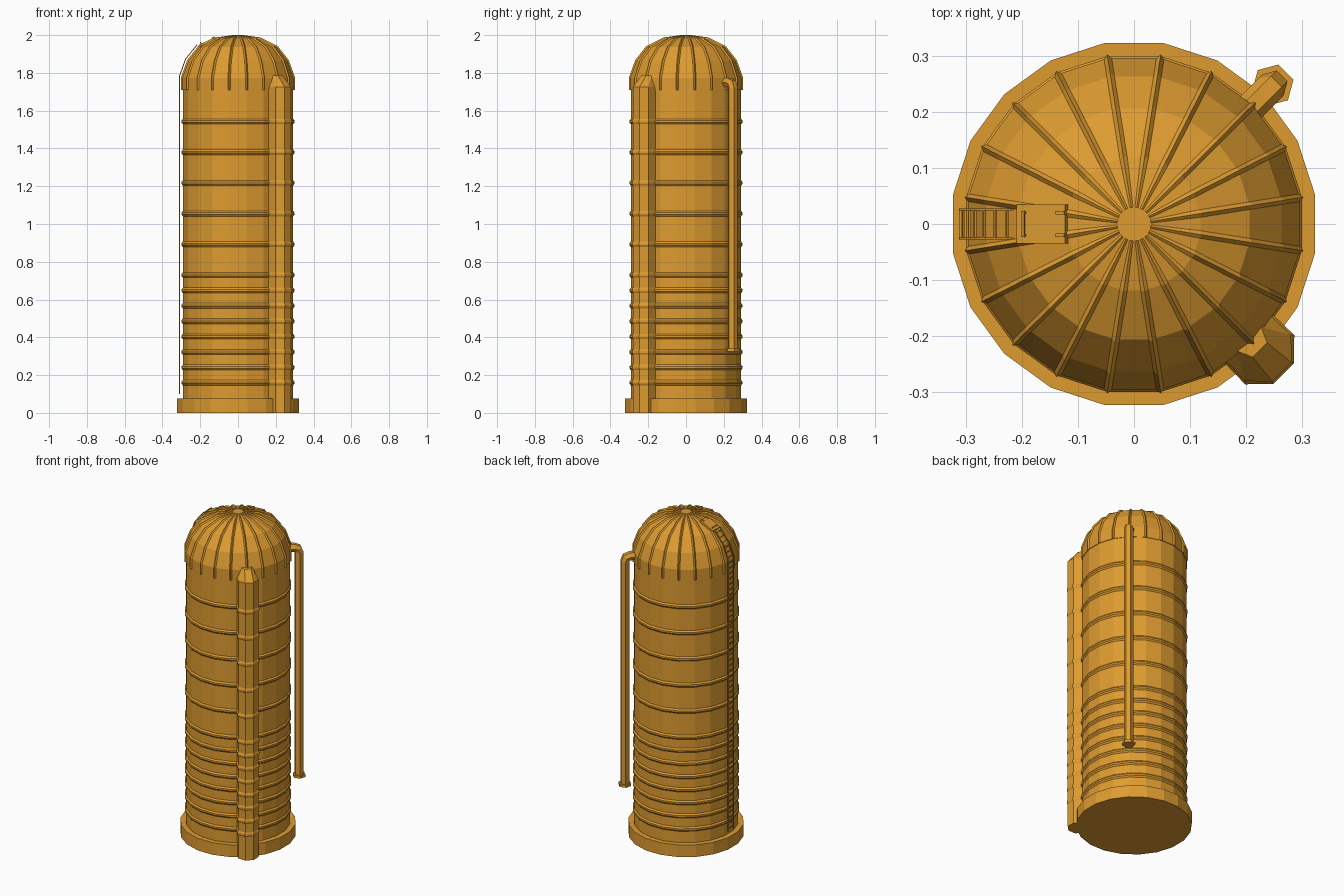
import bpy, bmesh
from math import sin, cos, pi, radians, atan2
from mathutils import Vector, Matrix

cube = bpy.data.objects.get("Cube")
if cube:
    bpy.data.objects.remove(cube, do_unlink=True)

ochre = bpy.data.materials.new("ochre_metal")
ochre.use_nodes = True
colour = (0.73, 0.33, 0.03, 1)
ochre.diffuse_color = colour
ochre.node_tree.nodes["Principled BSDF"].inputs["Base Color"].default_value = colour

SIDES = 20
STEP = 2 * pi / SIDES
BANDS = [0.73 + 0.1625 * i for i in range(6)] + [0.73 - 0.0815 * i for i in range(1, 8)]
BANDS.sort()


def finish(name, bm):
    bmesh.ops.recalc_face_normals(bm, faces=bm.faces)
    mesh = bpy.data.meshes.new(name)
    bm.to_mesh(mesh)
    bm.free()
    mesh.materials.append(ochre)
    obj = bpy.data.objects.new(name, mesh)
    bpy.context.collection.objects.link(obj)
    return obj


def loft(name, rings):
    """Skin a stack of equal-length point rings and cap both ends."""
    bm = bmesh.new()
    rows = [[bm.verts.new(p) for p in ring] for ring in rings]
    n = len(rows[0])
    for a, b in zip(rows, rows[1:]):
        for i in range(n):
            j = (i + 1) % n
            bm.faces.new((a[i], a[j], b[j], b[i]))
    bm.faces.new(rows[0])
    bm.faces.new(rows[-1])
    return finish(name, bm)


def circle(r, z):
    return [(r * cos((i + 0.5) * STEP), r * sin((i + 0.5) * STEP), z) for i in range(SIDES)]


def add_box(bm, centre, size, rot=Matrix()):
    bmesh.ops.create_cube(bm, size=1, matrix=Matrix.Translation(centre) @ rot @ Matrix.Diagonal((*size, 1)))


def banded(ring, out, bottom, top):
    """Rings of a wall with a raised ridge at every band height."""
    rows = [ring(0, bottom)]
    for z in BANDS:
        rows += [ring(0, z - 0.014), ring(out, z - 0.005), ring(out, z + 0.005), ring(0, z + 0.014)]
    return rows + [ring(0, top)]


# Foundation and banded wall
loft("foundation", [circle(0.327, 0), circle(0.327, 0.075)])
loft("tank_wall", banded(lambda o, z: circle(0.296 + o, z), 0.007, 0.07, 1.74))


# Dome with a raised rib on every corner
def dome_ring(r, z, sink):
    pts = []
    half = min(0.007 / r, 0.1)
    for i in range(SIDES):
        for k in (-1, 0, 1):
            s = 1 if k == 0 else sink
            a = (i + 0.5) * STEP + k * half
            pts.append((r * s * cos(a), r * s * sin(a), 1.71 + (z - 1.71) * s))
    return pts


dome_profile = [(0.306, 1.71), (0.306, 1.775), (0.272, 1.868), (0.213, 1.942), (0.122, 1.987)]
loft("ribbed_dome", [dome_ring(r, z, 0.975) for r, z in dome_profile] + [dome_ring(0.03, 2.0, 1)])


# Unloading chute on the front left corner
def radial(angle, r, t, z):
    return (r * cos(angle) - t * sin(angle), r * sin(angle) + t * cos(angle), z)


def chute_ring(o, z, inset=0.0):
    half = [(0.25, 0.056 + o - inset), (0.338 + o - inset * 1.7, 0.058 + o - inset),
            (0.373 + o - inset * 2, 0.024 + o / 2 - inset * 0.2)]
    pts = half + [(r, -t) for r, t in reversed(half)]
    return [radial(-pi / 4, r, t, z) for r, t in pts]


loft("unloading_chute", banded(chute_ring, 0.004, 0, 1.725) + [chute_ring(0, 1.785, 0.028)])


# Filling pipe on the back left corner, swept along a bent path
def pipe_ring(r, z, tilt, radius=0.027):
    pts = []
    for i in range(6):
        a = i * pi / 3 + pi / 6
        u, t = radius * cos(a), radius * sin(a)
        pts.append(radial(pi / 4, r + u * cos(tilt), t, z + u * sin(tilt)))
    return pts


loft("filling_pipe", [pipe_ring(0.26, 1.75, pi / 2), pipe_ring(0.322, 1.75, pi / 2),
                      pipe_ring(0.342, 1.742, pi / 4), pipe_ring(0.35, 1.722, 0),
                      pipe_ring(0.35, 0.33, 0)])
loft("pipe_flange", [pipe_ring(0.35, 0.325, 0, 0.038), pipe_ring(0.35, 0.34, 0, 0.038)])

# Ladder up the right side and over the dome
path = [Vector((-0.309, 0, 0.1)), Vector((-0.309, 0, 1.785)),
        Vector((-0.278, 0, 1.872)), Vector((-0.217, 0, 1.948))]
bm = bmesh.new()
for a, b in zip(path, path[1:]):
    d = b - a
    rot = Matrix.Rotation(atan2(d.x, d.z), 4, 'Y')
    for y in (-0.026, 0.026):
        add_box(bm, (a + b) / 2 + Vector((0, y, 0)), (0.005, 0.004, d.length + 0.002), rot)
    count = max(2, round(d.length / 0.034))
    for i in range(count):
        add_box(bm, a.lerp(b, (i + 0.5) / count), (0.004, 0.052, 0.005), rot)
finish("ladder", bm)

# Roof hatch with handle and hinges
tilt = Matrix.Rotation(radians(-26), 4, 'Y')
origin = Vector((-0.163, 0, 1.962))
bm = bmesh.new()
add_box(bm, origin, (0.096, 0.07, 0.014), tilt)
add_box(bm, origin + tilt @ Vector((-0.032, 0, 0.014)), (0.006, 0.046, 0.005), tilt)
for y in (-0.02, 0.02):
    add_box(bm, origin + tilt @ Vector((-0.032, y, 0.009)), (0.005, 0.005, 0.012), tilt)
    add_box(bm, origin + tilt @ Vector((0.04, y, 0.008)), (0.016, 0.006, 0.008), tilt)
finish("roof_hatch", bm)
